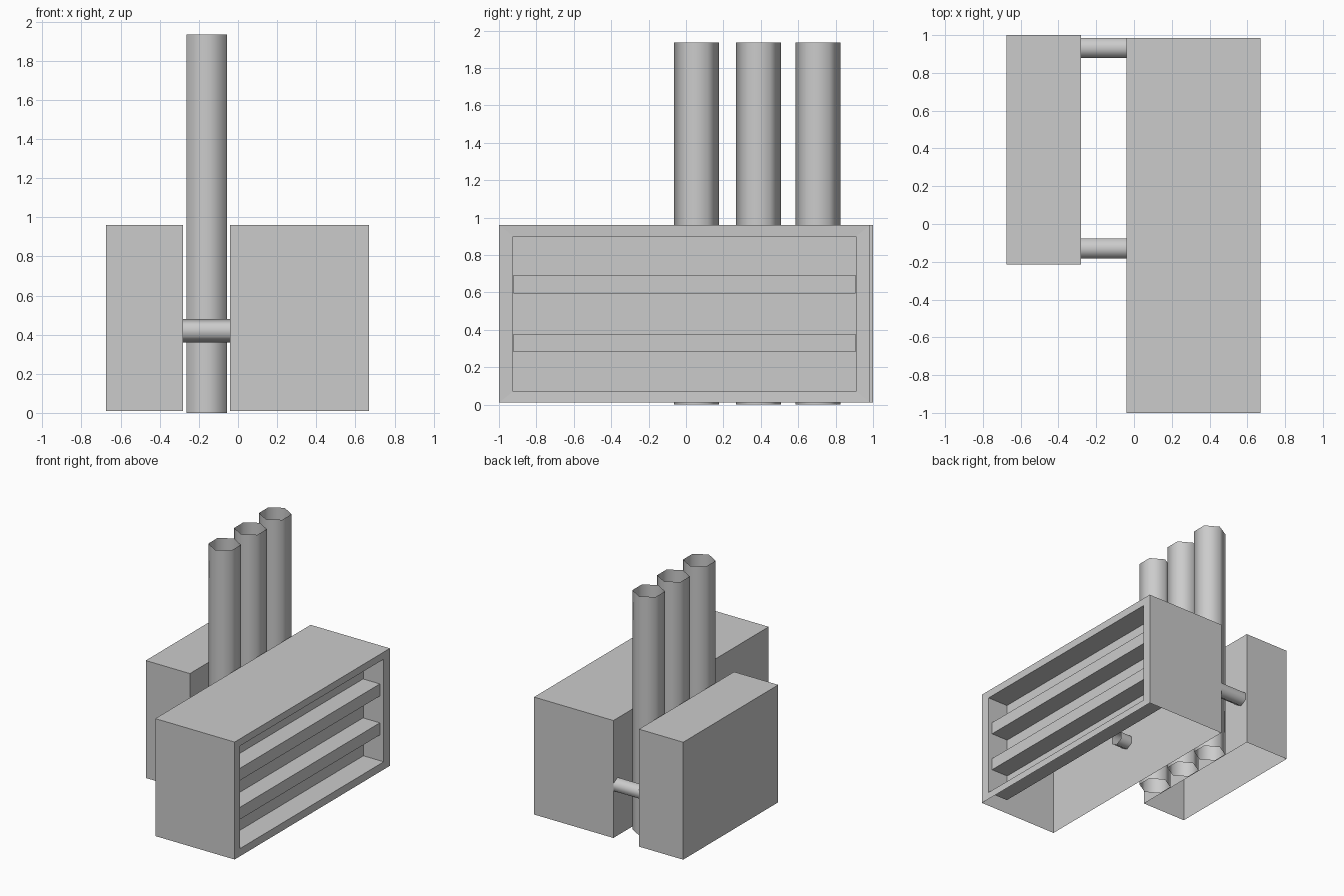
import bpy, bmesh, math
from mathutils import Matrix, Vector

if "Cube" in bpy.data.objects:
    bpy.data.objects.remove(bpy.data.objects["Cube"])


def finish(name, bm):
    me = bpy.data.meshes.new(name)
    bm.to_mesh(me)
    bm.free()
    ob = bpy.data.objects.new(name, me)
    bpy.context.collection.objects.link(ob)
    return ob


def box_bm(lo, hi, open_bottom=False):
    lo, hi = Vector(lo), Vector(hi)
    bm = bmesh.new()
    bmesh.ops.create_cube(bm, size=1)
    for v in bm.verts:
        v.co = (lo + hi) / 2 + v.co * (hi - lo)
    bm.normal_update()
    if open_bottom:
        bottom = [f for f in bm.faces if f.normal.z < -0.9]
        bmesh.ops.delete(bm, geom=bottom, context='FACES_ONLY')
    return bm


def tube(name, start, axis, length, radius):
    """Open six-sided smooth tube with corners pointing along y (upright) or z (lying)."""
    bm = bmesh.new()
    bmesh.ops.create_cone(bm, cap_ends=False, segments=6,
                          radius1=radius, radius2=radius, depth=length)
    for v in bm.verts:
        # put corners on the y axis, lift to start at zero
        a = round(math.atan2(v.co.y, v.co.x) / (math.pi / 3) - 0.5) + 0.5
        a *= math.pi / 3
        v.co = (radius * math.cos(a), radius * math.sin(a), v.co.z + length / 2)
    if axis == 'X':  # cycle the axes: z -> x, y -> z, x -> y
        for v in bm.verts:
            v.co = (v.co.z, v.co.x, v.co.y)
    bmesh.ops.translate(bm, verts=bm.verts, vec=start)
    for f in bm.faces:
        f.smooth = True
    return finish(name, bm)


# Small rear housing, open underneath
finish("small_housing", box_bm((-0.675, -0.215, 0.01), (-0.28, 1.0, 0.96), True))

# Large housing, open underneath, with a framed recess on its right side
bm = box_bm((-0.04, -1.0, 0.01), (0.67, 0.985, 0.96), True)
front = next(f for f in bm.faces if f.normal.x > 0.9)
for x in (0.667, 0.485):
    bmesh.ops.inset_individual(bm, faces=[front], thickness=0.01)
    for v in front.verts:
        v.co = (x, 0.91 if v.co.y > 0 else -0.925, 0.90 if v.co.z > 0.48 else 0.07)
finish("large_housing", bm)

# Horizontal slats inside the recess
for i, z in enumerate((0.28, 0.595)):
    finish(f"slat_{i + 1}", box_bm((0.485, -0.922, z), (0.635, 0.906, z + 0.098)))

# Tall chimneys between the housings
for i, y in enumerate((0.057, 0.388, 0.705)):
    tube(f"chimney_{i + 1}", (-0.16, y, 0.0), 'Z', 1.935, 0.12)

# Short pipes joining the housings
for i, y in enumerate((-0.13, 0.932)):
    tube(f"connecting_pipe_{i + 1}", (-0.385, y, 0.42), 'X', 0.45, 0.06)
